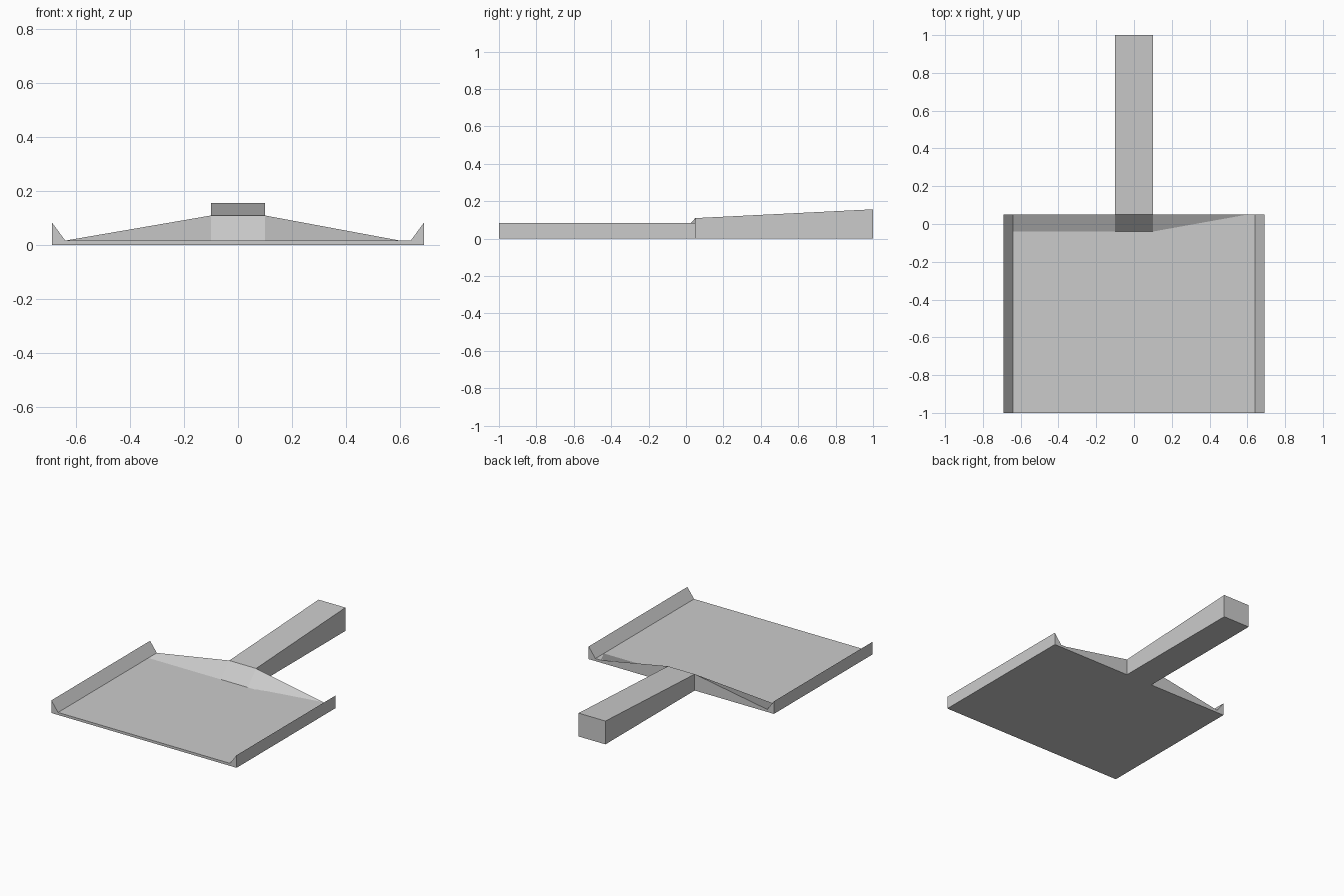
import bpy
import bmesh

# Remove the default cube
cube = bpy.data.objects.get("Cube")
if cube:
    bpy.data.objects.remove(cube, do_unlink=True)

# Single grey plastic
grey = bpy.data.materials.new("grey_plastic")
grey.use_nodes = True
colour = (0.6, 0.6, 0.6, 1)
grey.diffuse_color = colour
grey.node_tree.nodes["Principled BSDF"].inputs["Base Color"].default_value = colour

FLOOR = 0.017      # top of the pan floor
BACK = 0.05        # back edge of the pan
TOE = -0.04        # foot of the back slope
HALF = 0.1         # half width of the handle
RIDGE = 0.11       # top of the back slope


def finish(name, bm):
    bmesh.ops.recalc_face_normals(bm, faces=bm.faces)
    mesh = bpy.data.meshes.new(name)
    bm.to_mesh(mesh)
    bm.free()
    mesh.materials.append(grey)
    obj = bpy.data.objects.new(name, mesh)
    bpy.context.collection.objects.link(obj)
    return obj


def prism(name, profile, place, start, end):
    """Sweep a closed 2D profile between two positions."""
    bm = bmesh.new()
    a, b = ([bm.verts.new(place(u, v, t)) for u, v in profile] for t in (start, end))
    bm.faces.new(a)
    bm.faces.new(b)
    for i in range(len(a)):
        j = (i + 1) % len(a)
        bm.faces.new((a[i], a[j], b[j], b[i]))
    return finish(name, bm)


# Pan floor with a sharp triangular rim along each side
right_half = [(0.69, 0), (0.69, 0.085), (0.64, FLOOR)]
section = right_half + [(-x, z) for x, z in reversed(right_half)]
prism("pan_tray", section, lambda x, z, y: (x, y, z), -1, BACK)

# Handle, flat underneath and rising toward its end
prism("handle", [(BACK, 0), (1, 0), (1, 0.157), (BACK, RIDGE)],
      lambda y, z, x: (x, y, z), -HALF, HALF)

# Back slope, tapering down from the handle to both rims
bm = bmesh.new()
toe = [bm.verts.new((x, TOE, FLOOR)) for x in (-0.64, -HALF, HALF, 0.64)]
crest = [bm.verts.new((x, BACK, z)) for x, z in
         ((-0.64, FLOOR), (-HALF, RIDGE), (HALF, RIDGE), (0.6, FLOOR))]
for i in range(3):
    bm.faces.new((toe[i], toe[i + 1], crest[i + 1], crest[i]))
bm.faces.new(crest)                                   # upright back wall
bm.faces.new(toe[::-1] + [crest[0], crest[3]])        # underside on the floor
finish("back_slope", bm)
